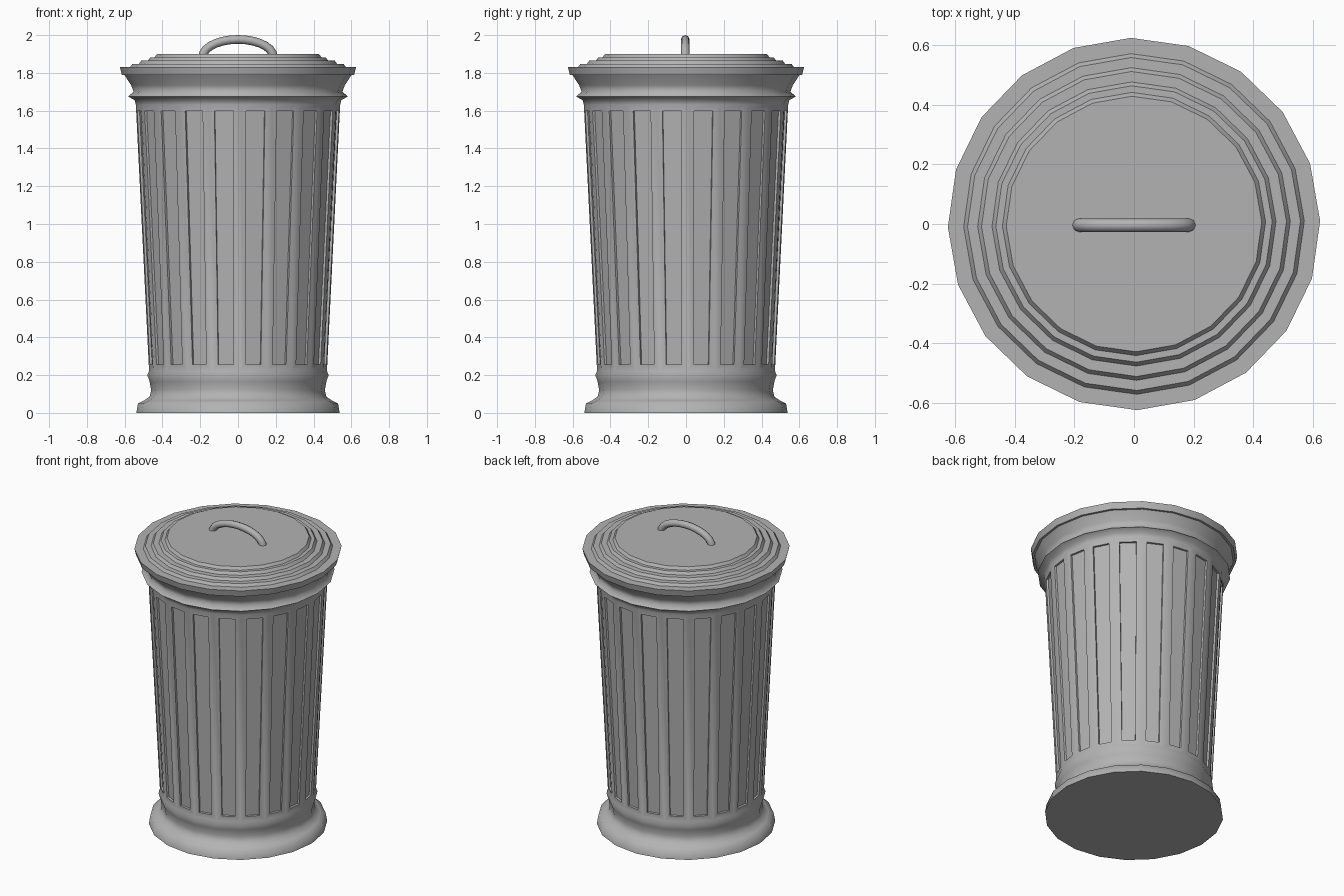
import bpy, bmesh
from math import sin, cos, pi, radians

if "Cube" in bpy.data.objects:
    bpy.data.objects.remove(bpy.data.objects["Cube"])

SIDES = 20
TURN = radians(1)

grey = bpy.data.materials.new("dark_grey")
grey.diffuse_color = (.45, .45, .45, 1)
grey.use_nodes = True
grey.node_tree.nodes["Principled BSDF"].inputs["Base Color"].default_value = grey.diffuse_color


def lathe(bm, profile):
    """Revolve (radius, z) points from bottom to top, capping both ends."""
    rings = []
    for r, z in profile:
        rings.append([bm.verts.new((r * cos(TURN + 2 * pi * i / SIDES),
                                    r * sin(TURN + 2 * pi * i / SIDES), z))
                      for i in range(SIDES)])
    bands = []
    for a, b in zip(rings, rings[1:]):
        bands.append([bm.faces.new((a[i], a[(i + 1) % SIDES], b[(i + 1) % SIDES], b[i]))
                      for i in range(SIDES)])
    bm.faces.new(rings[0][::-1])
    bm.faces.new(rings[-1])
    bm.normal_update()
    return bands


def finish(bm, name, angle):
    mesh = bpy.data.meshes.new(name)
    bm.to_mesh(mesh)
    bm.free()
    mesh.materials.append(grey)
    ob = bpy.data.objects.new(name, mesh)
    bpy.context.collection.objects.link(ob)
    bpy.ops.object.select_all(action='DESELECT')
    ob.select_set(True)
    bpy.context.view_layer.objects.active = ob
    bpy.ops.object.shade_smooth_by_angle(angle=radians(angle))
    return ob


# Can body: flared foot, tapered wall, ridge and flared collar
bm = bmesh.new()
profile = [(.538, 0), (.53, .05), (.498, .065), (.468, .085), (.46, .12),
           (.468, .165), (.48, .2), (.471, .222),
           (.541, 1.632), (.547, 1.655), (.582, 1.675), (.553, 1.70),
           (.566, 1.735), (.602, 1.79)]
bands = lathe(bm, profile)

# Recessed panel on every wall facet
wall = bands[7]
bmesh.ops.inset_individual(bm, faces=wall, thickness=.047)
bmesh.ops.inset_individual(bm, faces=wall, thickness=.002, depth=-.012)
finish(bm, "can_body", 75)

# Stepped lid
bm = bmesh.new()
lid = [(.615, 1.788), (.625, 1.83)]
for k, r in enumerate((.572, .525, .477, .442)):
    z = 1.83 + k * .0175
    lid += [(r, z), (r - .013, z + .0175)]
lathe(bm, lid)
finish(bm, "lid", 30)

# Arched handle
curve = bpy.data.curves.new("handle_path", 'CURVE')
curve.dimensions = '3D'
curve.bevel_depth = .023
curve.bevel_resolution = 2
curve.use_fill_caps = True
N = 14
spline = curve.splines.new('POLY')
spline.points.add(N)
for i, p in enumerate(spline.points):
    a = pi * i / N
    p.co = (-.187 * cos(a), -.004, 1.885 + .092 * sin(a), 1)
spline.use_smooth = True
curve.materials.append(grey)
handle = bpy.data.objects.new("lid_handle", curve)
bpy.context.collection.objects.link(handle)
